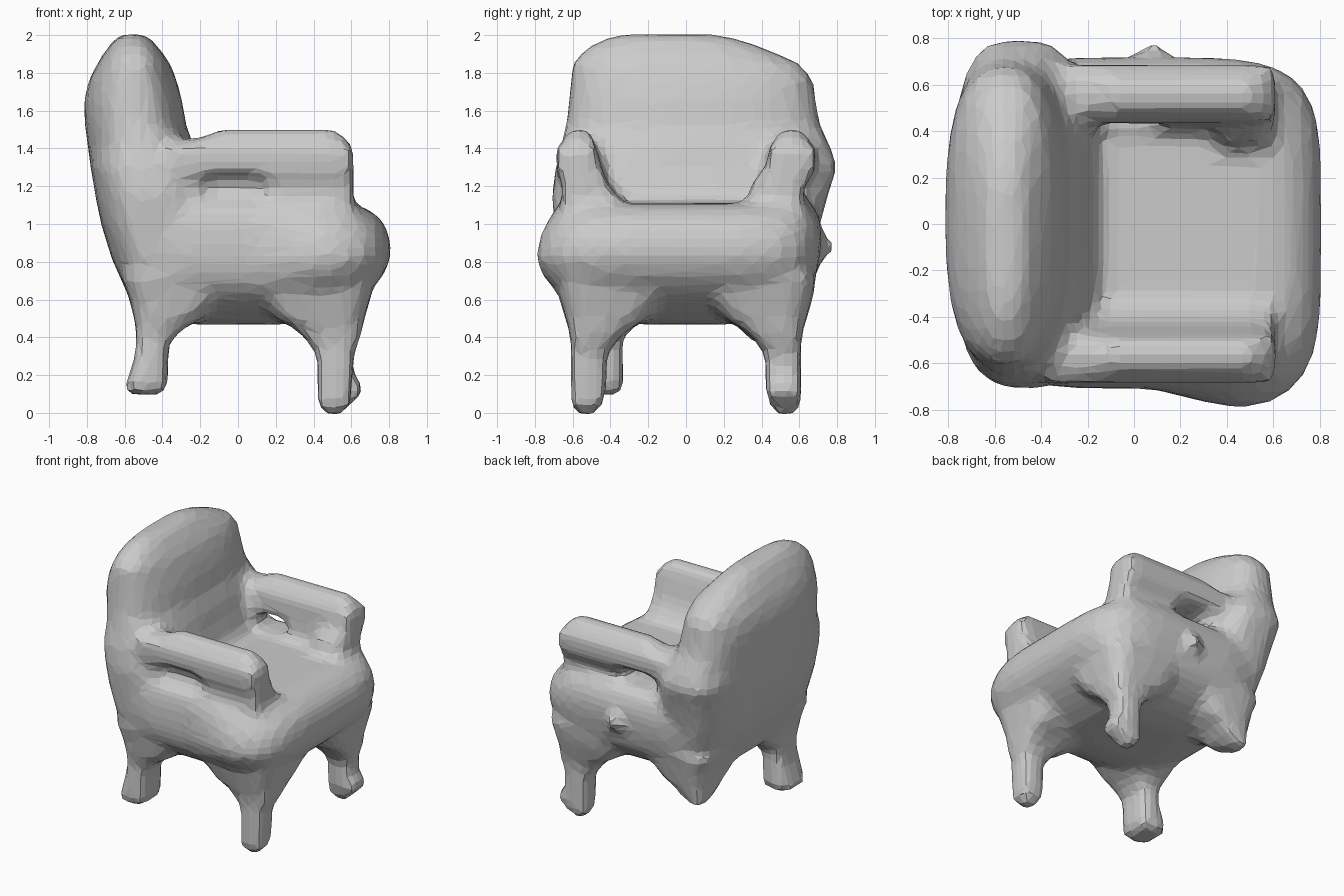
import bpy, bmesh, math

if "Cube" in bpy.data.objects:
    bpy.data.objects.remove(bpy.data.objects["Cube"])

parts = []


def loft(name, rings):
    """Closed skin through rings of equal point count."""
    bm = bmesh.new()
    loops = [[bm.verts.new(p) for p in r] for r in rings]
    n = len(loops[0])
    for a, b in zip(loops, loops[1:]):
        for i in range(n):
            bm.faces.new((a[i], a[(i + 1) % n], b[(i + 1) % n], b[i]))
    bm.faces.new(loops[0])
    bm.faces.new(loops[-1])
    bmesh.ops.recalc_face_normals(bm, faces=bm.faces)
    me = bpy.data.meshes.new(name)
    bm.to_mesh(me)
    bm.free()
    ob = bpy.data.objects.new(name, me)
    bpy.context.collection.objects.link(ob)
    parts.append(ob)
    return ob


def slab(z, x0, x1, y0, y1, power, n=56):
    """Rounded-rectangle ring at height z."""
    ring = []
    for i in range(n):
        t = 2 * math.pi * i / n
        c, s = math.cos(t), math.sin(t)
        u = math.copysign(abs(c) ** (2 / power), c)
        v = math.copysign(abs(s) ** (2 / power), s)
        ring.append(((x0 + x1) / 2 + u * (x1 - x0) / 2,
                     (y0 + y1) / 2 + v * (y1 - y0) / 2, z))
    return ring


# Plump seat body with rounded underside
seat = loft("seat", [slab(*r, 4.5) for r in (
    (0.468, -.25, .25, -.24, .24), (0.49, -.38, .40, -.38, .38),
    (0.54, -.49, .53, -.51, .51), (0.60, -.56, .64, -.60, .60),
    (0.66, -.59, .71, -.66, .66), (0.73, -.63, .77, -.695, .69),
    (0.82, -.67, .81, -.71, .71), (0.92, -.70, .805, -.71, .72),
    (1.00, -.71, .775, -.705, .715), (1.06, -.70, .72, -.69, .70),
    (1.10, -.70, .64, -.67, .67), (1.11, -.70, .54, -.63, .63))])
# Its front right corner swells outward
for v in seat.data.vertices:
    k = min(1, max(0, (v.co.x - .05) / .45))
    lift = math.exp(-((v.co.z - .82) / .22) ** 2)
    if v.co.y < 0:
        v.co.y *= 1 + .14 * k * k * (3 - 2 * k) * lift

# Tall leaning backrest with lopsided top
loft("backrest", [slab(*r, 3.2 if r[0] < 1.35 else 2.6) for r in (
    (0.55, -.55, -.30, -.60, .58), (0.80, -.66, -.20, -.68, .66),
    (1.00, -.725, -.17, -.70, .71), (1.15, -.755, -.165, -.71, .75),
    (1.30, -.78, -.21, -.69, .80), (1.42, -.795, -.235, -.66, .76),
    (1.52, -.81, -.275, -.635, .71), (1.65, -.815, -.295, -.62, .685),
    (1.76, -.79, -.325, -.61, .675), (1.85, -.745, -.36, -.60, .60),
    (1.92, -.70, -.41, -.54, .44), (1.97, -.66, -.45, -.46, .31),
    (2.005, -.62, -.50, -.34, .16))])

# Armrests, extruded along x: overhanging bar on a narrower wall
for side, tag in ((-1, "right"), (1, "left")):
    inner = ([(.47, 1.39), (.43, 1.24), (.36, 1.14), (.34, 1.0)] if side < 0 else
             [(.44, 1.41), (.43, 1.24), (.41, 1.13), (.40, 1.0)])
    waist = .65 if side < 0 else .62
    profile = [(.68, .95), (waist + .01, 1.1), (waist, 1.2), (.685, 1.28),
               (.685, 1.40), (.61, 1.5), (.51, 1.5)] + inner

    def section(x, top, squeeze):
        return [(x, side * (.57 + (y - .57) * squeeze), min(z, top)) for y, z in profile]

    arm = loft(tag + "_arm", [section(-.36, 1.44, 1), section(-.2, 1.455, 1),
                              section(-.09, 1.5, 1), section(.52, 1.5, 1),
                              section(.61, 1.41, .9)])
    # Undercut below the bar: a tapering recess, open right through on one side
    steps = [(.80, -.34, .36, 1.12, 1.30), (.59, -.20, .17, 1.13, 1.25)]
    if side > 0:
        steps.append((.25, -.15, .12, 1.13, 1.25))
    cutter = loft(tag + "_arm_opening", [
        [(a, side * y, lo), (b, side * y, lo), (b - .1, side * y, hi), (a + .06, side * y, hi)]
        for y, a, b, lo, hi in steps])
    parts.remove(cutter)
    cutter.hide_render = True
    bpy.context.view_layer.objects.active = arm
    cut = arm.modifiers.new("opening", 'BOOLEAN')
    cut.object = cutter
    cut.solver = 'EXACT'
    bpy.ops.object.modifier_apply(modifier=cut.name)
    bpy.data.objects.remove(cutter)

# Lump at the inner front of the left arm
loft("left_arm_lump", [slab(1.08, .30, .60, .33, .60, 2.5),
                       slab(1.22, .34, .60, .35, .60, 2.5),
                       slab(1.37, .42, .60, .47, .62, 2.5)])


# Legs flare into the seat; the rear left one is only a stub
def leg(name, rows):
    loft(name, [slab(*r, 4, 20) for r in rows])


for side, tag in ((-1, "right"), (1, "left")):
    def row(z, x0, x1, a, b):
        return (z, x0, x1, min(side * a, side * b), max(side * a, side * b))
    flare_front = [row(.38, .37, .64, .37, .61), row(.44, .31, .66, .31, .62),
                   row(.50, .20, .67, .20, .64), row(.60, .12, .70, .12, .67),
                   row(.72, .10, .73, .10, .69)]
    flare_rear = [row(.38, -.54, -.36, .34, .60), row(.44, -.54, -.30, .30, .61),
                  row(.50, -.55, -.19, .20, .63), row(.60, -.575, -.1, .12, .65),
                  row(.72, -.62, -.05, .10, .68)]
    leg(tag + "_front_leg", [row(-.01, .46, .54, .48, .58), row(.05, .42, .60, .44, .61),
                             row(.12, .42, .68 if side > 0 else .60, .42, .61),
                             row(.20, .42, .61, .42, .61),
                             row(.30, .42, .61, .42, .61)] + flare_front)
    if side < 0:
        leg("right_rear_leg", [row(.095, -.61, -.40, .34, .60), row(.15, -.595, -.37, .33, .61),
                               row(.30, -.545, -.37, .33, .61)] + flare_rear)
    else:
        leg("left_rear_leg", [row(.33, -.54, -.47, .50, .59)] + flare_rear)

# Small pinch on the left flank
loft("flank_pinch", [[(.08 + r * math.cos(k * math.pi / 3), y, .88 + r * math.sin(k * math.pi / 3))
                      for k in range(6)] for y, r in ((.64, .17), (.71, .09), (.79, .02))])

# Fuse the parts into one faceted skin
bpy.ops.object.select_all(action='DESELECT')
for ob in parts:
    ob.select_set(True)
chair = parts[0]
bpy.context.view_layer.objects.active = chair
bpy.ops.object.join()
chair.name = "armchair"
fuse = chair.modifiers.new("fuse", 'REMESH')
fuse.mode = 'VOXEL'
fuse.voxel_size = .045
soften = chair.modifiers.new("soften", 'SMOOTH')
soften.factor = .5
soften.iterations = 2
facet = chair.modifiers.new("facet", 'DECIMATE')
facet.ratio = .25
for m in (fuse, soften, facet):
    bpy.ops.object.modifier_apply(modifier=m.name)
bpy.ops.object.shade_flat()
